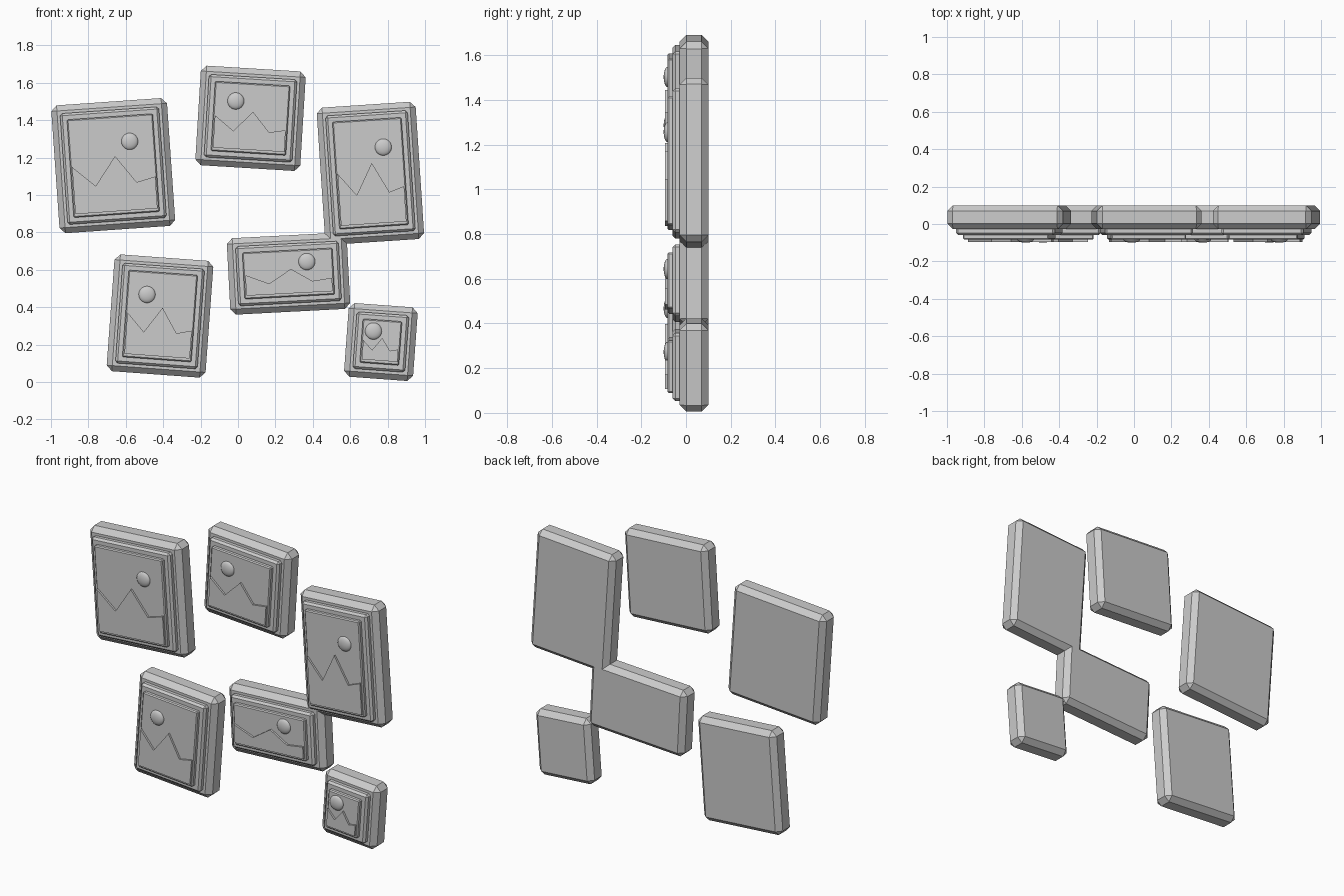
import bpy, bmesh
from math import radians

if "Cube" in bpy.data.objects:
    bpy.data.objects.remove(bpy.data.objects["Cube"])

grey = bpy.data.materials.new("plain_grey")
grey.use_nodes = True
grey.diffuse_color = (0.6, 0.6, 0.6, 1)
grey.node_tree.nodes["Principled BSDF"].inputs["Base Color"].default_value = (0.6, 0.6, 0.6, 1)


def finish(name, bm, place):
    """Turn a bmesh into an object at one picture's position and tilt."""
    x, z, tilt = place
    bmesh.ops.recalc_face_normals(bm, faces=bm.faces)
    mesh = bpy.data.meshes.new(name)
    bm.to_mesh(mesh)
    bm.free()
    mesh.materials.append(grey)
    obj = bpy.data.objects.new(name, mesh)
    bpy.context.collection.objects.link(obj)
    obj.location = (x, 0, z)
    obj.rotation_euler.y = -radians(tilt)
    return obj


def slab(name, w, h, front, back, chamfer, place):
    """Upright box with chamfered edges."""
    bm = bmesh.new()
    bmesh.ops.create_cube(bm, size=1)
    bmesh.ops.scale(bm, vec=(w, back - front, h), verts=bm.verts)
    bmesh.ops.translate(bm, vec=(0, (front + back) / 2, 0), verts=bm.verts)
    bmesh.ops.bevel(bm, geom=bm.edges[:], offset=chamfer, segments=1, affect='EDGES')
    return finish(name, bm, place)


def mountains(name, w, h, place):
    """Raised zigzag skyline filling the lower half of the canvas."""
    ridge = [(-0.5, 0.015), (-0.23, -0.195), (0.03, 0.096), (0.27, -0.185), (0.5, -0.14)]
    width, base = w - 0.02, -h / 2 + 0.018
    outline = [(-width / 2, base)] + [(u * width, v * h) for u, v in ridge] + [(width / 2, base)]
    bm = bmesh.new()
    face = bm.faces.new([bm.verts.new((x, -0.08, z)) for x, z in outline])
    extruded = bmesh.ops.extrude_face_region(bm, geom=[face])["geom"]
    moved = [g for g in extruded if isinstance(g, bmesh.types.BMVert)]
    bmesh.ops.translate(bm, vec=(0, -0.015, 0), verts=moved)
    return finish(name, bm, place)


def sun(name, x, z, place):
    """Flattened ball set into the canvas."""
    bm = bmesh.new()
    bmesh.ops.create_uvsphere(bm, u_segments=24, v_segments=12, radius=0.045)
    bmesh.ops.scale(bm, vec=(1, 0.4, 1), verts=bm.verts)
    bmesh.ops.translate(bm, vec=(x, -0.082, z), verts=bm.verts)
    for f in bm.faces:
        f.smooth = True
    return finish(name, bm, place)


# name, centre x, centre z, width, height, tilt, sun side
pictures = [
    ("upper_right", -0.667, 1.157, 0.62, 0.685, 4, 1),
    ("upper_middle", 0.067, 1.41, 0.562, 0.533, -3.5, -1),
    ("upper_left", 0.708, 1.116, 0.53, 0.735, 3.8, 1),
    ("lower_middle", 0.27, 0.58, 0.642, 0.409, 3, 1),
    ("lower_right", -0.417, 0.353, 0.53, 0.626, -4.2, -1),
    ("small_lower_left", 0.764, 0.214, 0.37, 0.395, -4.2, -1),
]
for name, x, z, w, h, tilt, side in pictures:
    place = (x, z, tilt)
    cw, ch = w - 0.16, h - 0.16
    slab(name + "_frame", w, h, -0.028, 0.1, 0.03, place)
    slab(name + "_moulding", w - 0.09, h - 0.09, -0.06, 0, 0.012, place)
    slab(name + "_canvas", cw, ch, -0.083, -0.05, 0.006, place)
    mountains(name + "_mountains", cw, ch, place)
    sun(name + "_sun", side * 0.21 * cw, 0.235 * ch, place)
